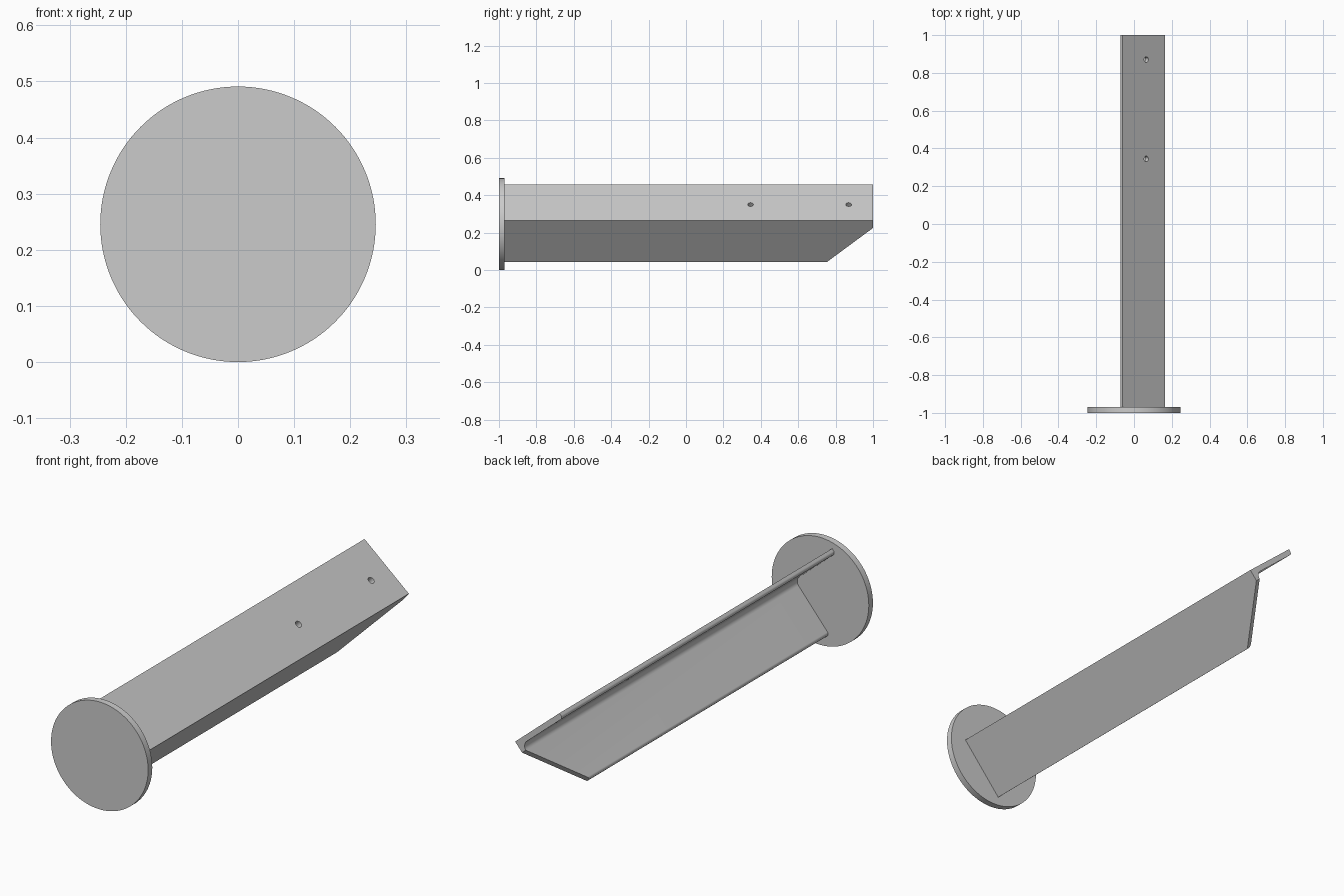
import bpy, bmesh, math
from mathutils import Vector, Matrix

if "Cube" in bpy.data.objects:
    bpy.data.objects.remove(bpy.data.objects["Cube"])

# Angle-section frame: u runs up one leg, v runs down the other, from the outer corner
TILT = math.radians(40.3)
CORNER = Vector((0.164, 0, 0.266))
U = Vector((-math.cos(TILT), 0, math.sin(TILT)))
V = Vector((-math.sin(TILT), 0, -math.cos(TILT)))
Y = Vector((0, 1, 0))
LEG, THICK, ROOT, TOE = 0.294, 0.025, 0.03, 0.014
Y_PLATE, Y_END = -0.97, 1.0


def place(u, v, y):
    return CORNER + U * u + V * v + Y * y


def arc(cu, cv, r, a0, a1, n=8):
    return [(cu + r * math.cos(math.radians(a0 + (a1 - a0) * i / n)),
             cv + r * math.sin(math.radians(a0 + (a1 - a0) * i / n))) for i in range(n + 1)]


def cylinder(name, radius, depth, centre, axis, sides):
    bpy.ops.mesh.primitive_cylinder_add(vertices=sides, radius=radius, depth=depth, location=centre)
    ob = bpy.context.object
    ob.name = name
    ob.rotation_euler = axis.to_track_quat('Z', 'Y').to_euler()
    return ob


def smooth(ob):
    bpy.ops.object.select_all(action='DESELECT')
    ob.select_set(True)
    bpy.context.view_layer.objects.active = ob
    bpy.ops.object.shade_smooth_by_angle(angle=math.radians(30))


# Round end plate
plate = cylinder("end_plate", 0.2455, 0.03, (0, -0.985, 0.2455), Y, 128)
smooth(plate)

# Angle bar: L profile with rounded toes and a root fillet
profile = [(0, 0), (LEG, 0)]
profile += arc(LEG - TOE, THICK - TOE, TOE, 0, 90)
profile += arc(THICK + ROOT, THICK + ROOT, ROOT, 270, 180)
profile += arc(THICK - TOE, LEG - TOE, TOE, 0, 90)
profile += [(0, LEG)]

bm = bmesh.new()
base = bm.faces.new([bm.verts.new(place(u, v, Y_PLATE)) for u, v in profile])
ext = bmesh.ops.extrude_face_region(bm, geom=[base])
bmesh.ops.translate(bm, vec=Y * (Y_END - Y_PLATE),
                    verts=[g for g in ext["geom"] if isinstance(g, bmesh.types.BMVert)])

# Slanted cut on the free end of the lower leg
p0, p1 = place(0, 0.054, Y_END), place(0, LEG, 0.752)
normal = (p1 - p0).cross(U)
if normal.y < 0:
    normal.negate()
cut = bmesh.ops.bisect_plane(bm, geom=bm.verts[:] + bm.edges[:] + bm.faces[:],
                             plane_co=p0, plane_no=normal, clear_outer=True)
bmesh.ops.holes_fill(bm, edges=[e for e in bm.edges if e.is_boundary], sides=0)
bmesh.ops.recalc_face_normals(bm, faces=bm.faces[:])
mesh = bpy.data.meshes.new("angle_bar")
bm.to_mesh(mesh)
bm.free()
bar = bpy.data.objects.new("angle_bar", mesh)
bpy.context.collection.objects.link(bar)

# Two bolt holes through the upper leg
for y in (0.345, 0.87):
    cutter = cylinder("hole_cutter", 0.015, 0.1, place(0.13, 0, y), V, 32)
    cutter.hide_render = True
    bpy.context.view_layer.objects.active = bar
    mod = bar.modifiers.new("hole", 'BOOLEAN')
    mod.operation, mod.solver, mod.object = 'DIFFERENCE', 'EXACT', cutter
    bpy.ops.object.modifier_apply(modifier=mod.name)
    bpy.data.objects.remove(cutter)
smooth(bar)
